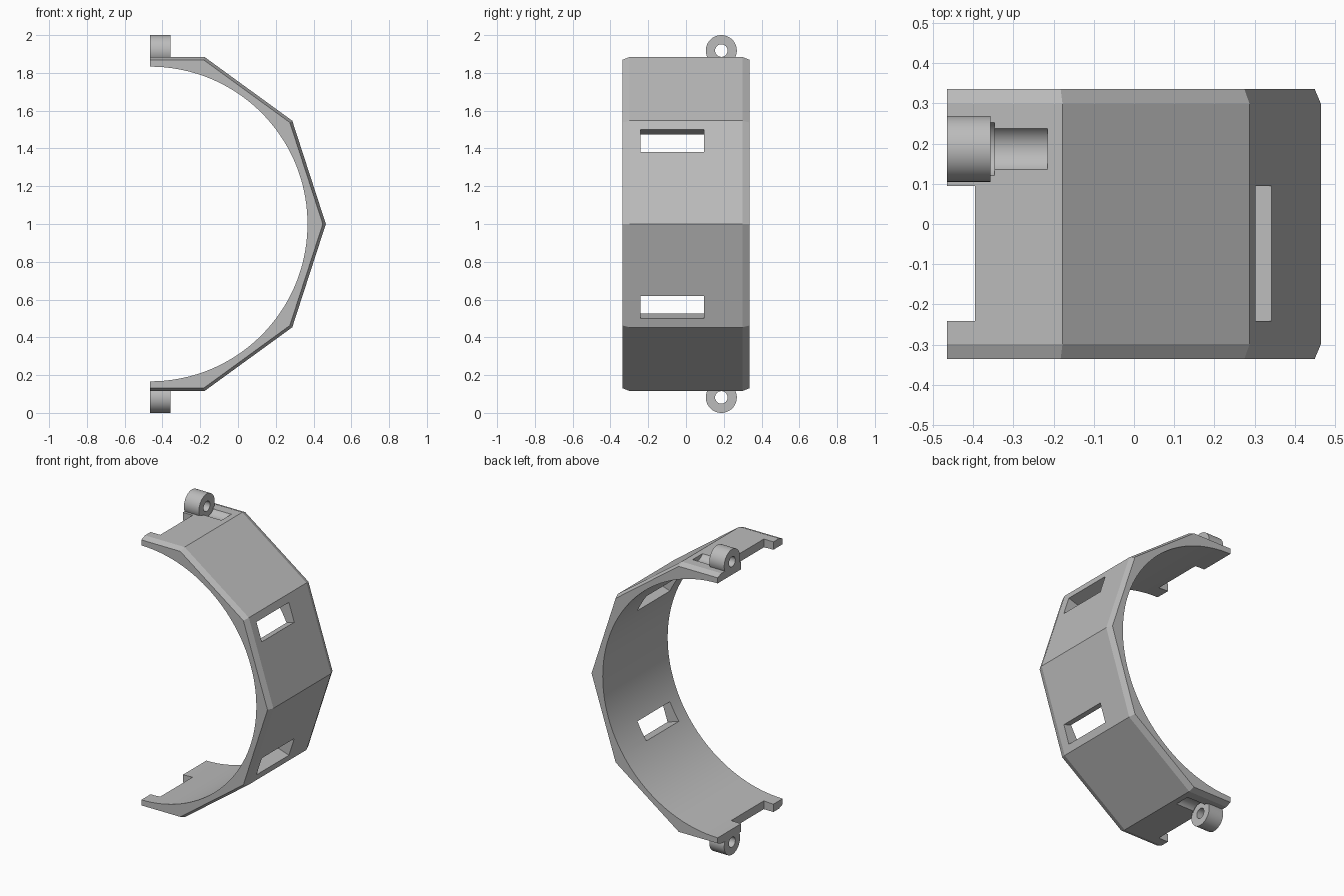
import bpy
import bmesh
from math import cos, sin, pi, radians
from mathutils import Matrix, Vector

cube = bpy.data.objects.get("Cube")
if cube:
    bpy.data.objects.remove(cube)

AXIS_X, AXIS_Z = -0.465, 1.0      # centre line of the band
OUTER_R, INNER_R = 0.93, 0.833    # decagon corners, round bore
HALF_W = 0.336
LUG_Y, LUG_H, LUG_R = 0.187, 0.918, 0.082

grey = bpy.data.materials.new("plain grey")
grey.use_nodes = True
colour = (0.5, 0.5, 0.5, 1)
grey.diffuse_color = colour
grey.node_tree.nodes["Principled BSDF"].inputs["Base Color"].default_value = colour


def finish(name, bm):
    bmesh.ops.recalc_face_normals(bm, faces=bm.faces[:])
    mesh = bpy.data.meshes.new(name)
    bm.to_mesh(mesh)
    bm.free()
    mesh.materials.append(grey)
    obj = bpy.data.objects.new(name, mesh)
    bpy.context.collection.objects.link(obj)
    return obj


def box(name, centre, size, tilt=0):
    bm = bmesh.new()
    bmesh.ops.create_cube(bm, size=1, matrix=Matrix.Translation(centre)
                          @ Matrix.Rotation(tilt, 4, 'Y')
                          @ Matrix.Diagonal((*size, 1)))
    return finish(name, bm)


def rod(name, x0, x1, radius, z):
    # cylinder lying along x on the lug axis
    bm = bmesh.new()
    place = Matrix.Translation(((x0 + x1) / 2, LUG_Y, z)) @ Matrix.Rotation(pi / 2, 4, 'Y')
    bmesh.ops.create_cone(bm, cap_ends=True, segments=64, radius1=radius,
                          radius2=radius, depth=x1 - x0, matrix=place)
    return finish(name, bm)


def select(obj):
    bpy.ops.object.select_all(action='DESELECT')
    obj.select_set(True)
    bpy.context.view_layer.objects.active = obj


def cut(obj, cutter):
    cutter.hide_render = True
    mod = obj.modifiers.new("cut", 'BOOLEAN')
    mod.operation = 'DIFFERENCE'
    mod.solver = 'EXACT'
    mod.object = cutter
    select(obj)
    bpy.ops.object.modifier_apply(modifier=mod.name)
    bpy.data.objects.remove(cutter)


def section(y, r):
    # half decagon outside, half circle inside
    flat = r * sin(radians(72))
    pts = [(0, -flat)]
    pts += [(r * cos(radians(a)), r * sin(radians(a))) for a in range(-72, 73, 36)]
    pts += [(0, flat)]
    steps = 72
    for i in range(steps + 1):
        a = pi / 2 - pi * i / steps
        pts.append((INNER_R * cos(a), INNER_R * sin(a)))
    return [Vector((AXIS_X + x, y, AXIS_Z + z)) for x, z in pts]


# Band, with chamfered outer rims
bm = bmesh.new()
rings = [[bm.verts.new(p) for p in section(y, r)] for y, r in (
    (-HALF_W, OUTER_R - 0.016), (-0.298, OUTER_R),
    (0.298, OUTER_R), (HALF_W, OUTER_R - 0.016))]
for a, b in zip(rings, rings[1:]):
    for i in range(len(a)):
        j = (i + 1) % len(a)
        bm.faces.new((a[i], a[j], b[j], b[i]))
bm.faces.new(rings[0])
bm.faces.new(rings[-1])
band = finish("band", bm)

# Slots, end notches, screw channels and lugs on both halves
for side, label in ((1, "top"), (-1, "bottom")):
    slot_at = (0.32, -0.073, AXIS_Z + side * 0.44)
    cut(band, box("slot_cutter", slot_at, (0.4, 0.336, 0.126), -side * radians(18)))
    cut(band, box("notch_cutter", (-0.465, -0.073, AXIS_Z + side * 0.86),
                  (0.14, 0.336, 0.2)))
    z = AXIS_Z + side * LUG_H
    cut(band, rod("channel_cutter", -0.356, -0.215, 0.061, z))
    cut(band, rod("head_cutter", -0.357, -0.347, 0.074, z))
    lug = rod(label + "_lug", AXIS_X, -0.357, LUG_R, z)
    cut(lug, rod("hole_cutter", -0.5, -0.3, 0.033, z))
    select(lug)
    bpy.ops.object.shade_smooth_by_angle(angle=radians(30))

select(band)
bpy.ops.object.shade_smooth_by_angle(angle=radians(15))
